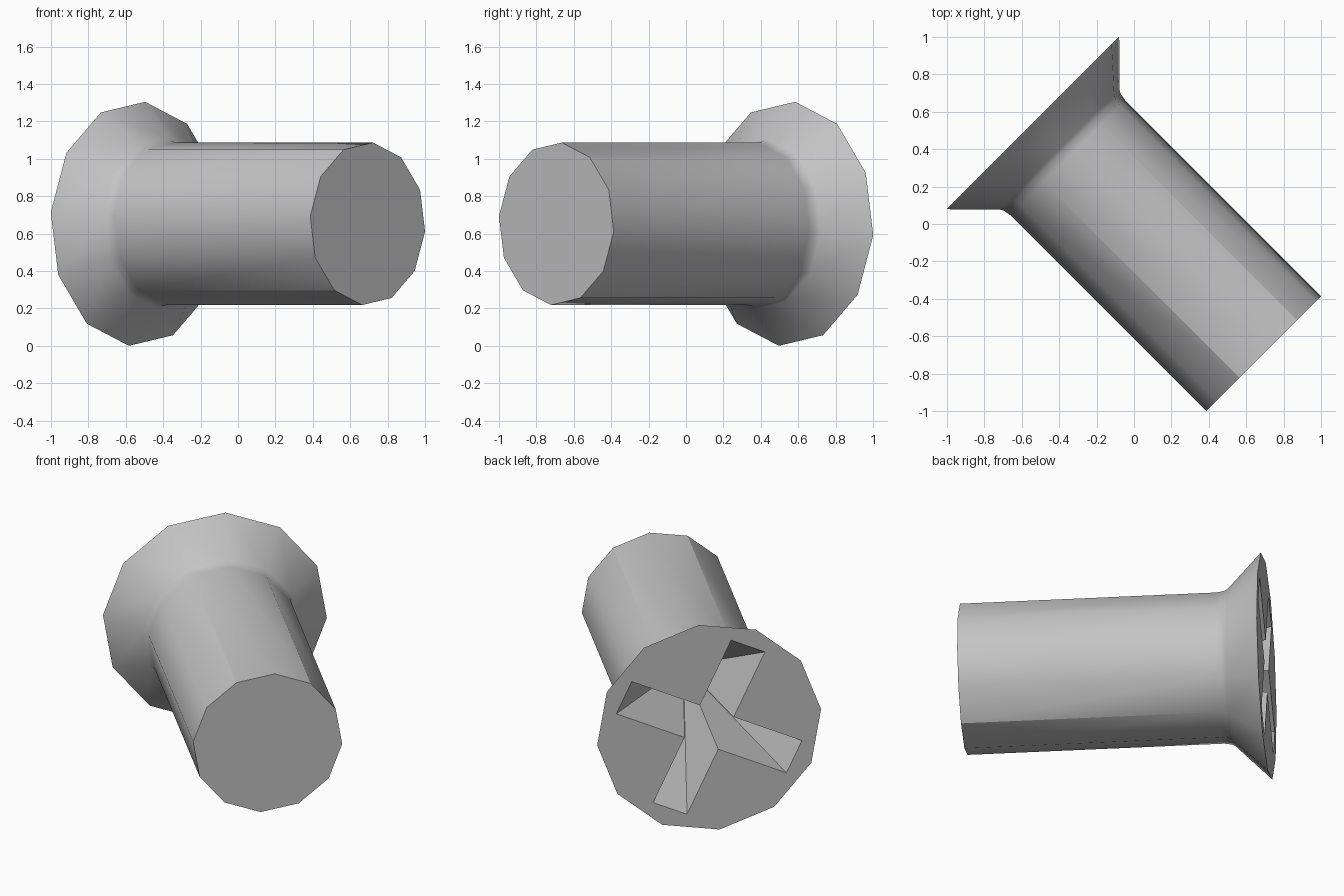
import bpy, bmesh, math
from mathutils import Matrix, Vector

cube = bpy.data.objects.get("Cube")
if cube:
    bpy.data.objects.remove(cube, do_unlink=True)

SIDES = 12
TWIST = math.radians(5.4)
# (radius, distance along the axis) from head rim to shaft tip
PROFILE = [(0.655, 0), (0.457, 0.198), (0.443, 0.222), (0.436, 0.265), (0.436, 1.744)]
ARM, HALF, DEPTH = 0.545, 0.108, 0.85

steel = bpy.data.materials.new("grey_steel")
steel.use_nodes = True
grey = (0.55, 0.55, 0.55, 1)
steel.diffuse_color = grey
steel.node_tree.nodes["Principled BSDF"].inputs["Base Color"].default_value = grey


def polar(angle, x, y, depth=0):
    """Point x along and y across a spoke turned by angle from upright."""
    s, c = math.sin(angle), math.cos(angle)
    return Vector((x * s + y * c, x * c - y * s, depth))


def pairs(ring):
    return list(zip(ring, ring[1:] + ring[:1]))


bm = bmesh.new()

# Flared head and shaft
rings = [[bm.verts.new(polar(TWIST + math.tau * i / SIDES, r, 0, t)) for i in range(SIDES)]
         for r, t in PROFILE]
for lower, upper in zip(rings, rings[1:]):
    for (a, b), (c, d) in zip(pairs(lower), pairs(upper)):
        bm.faces.new((a, b, d, c)).smooth = True
bm.faces.new(rings[-1])

# Cross recess tapering to a point inside the shaft
cross = []
for k in range(4):
    turn = TWIST - math.tau / SIDES + k * math.pi / 2
    for x, y in ((ARM, -HALF), (ARM, HALF), (HALF, HALF)):
        cross.append(bm.verts.new(polar(turn, x, y)))
apex = bm.verts.new((0, 0, DEPTH))
for a, b in pairs(cross):
    bm.faces.new((a, b, apex))

# Flat head face around the recess
rim = [bm.edges.get(p) for p in pairs(rings[0]) + pairs(cross)]
bmesh.ops.triangle_fill(bm, edges=rim, use_beauty=True, normal=(0, 0, -1))
bmesh.ops.recalc_face_normals(bm, faces=bm.faces)

# Crisp edges: rims, recess and four long edges of the shaft
for e in bm.edges:
    e.smooth = e.calc_face_angle(0) < math.radians(35)
for i in (1, 5, 7, 11):
    bm.edges.get((rings[-2][i], rings[-1][i])).smooth = False

# Lay the screw along the horizontal diagonal
h = math.sqrt(0.5)
bm.transform(Matrix(((h, 0, h, -0.54), (h, 0, -h, 0.54), (0, 1, 0, 0.652), (0, 0, 0, 1))))

mesh = bpy.data.meshes.new("screw")
bm.to_mesh(mesh)
bm.free()
mesh.materials.append(steel)
screw = bpy.data.objects.new("screw", mesh)
bpy.context.collection.objects.link(screw)
